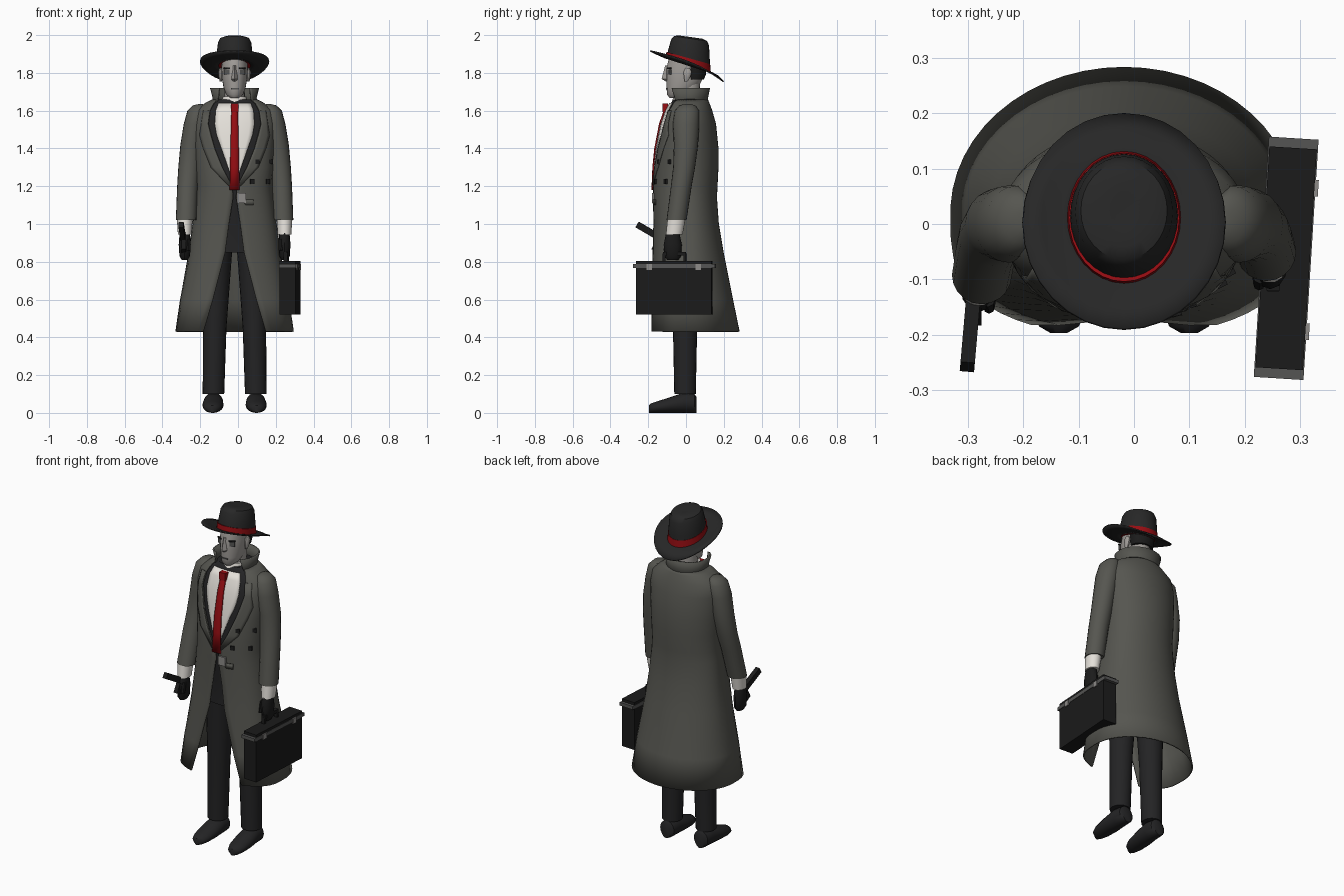
import bpy, bmesh
from math import sin, cos, pi, asin, sqrt, radians
from mathutils import Matrix, Vector

if "Cube" in bpy.data.objects:
    bpy.data.objects.remove(bpy.data.objects["Cube"])

X0 = -0.018      # middle of the figure
YC = 0.02        # depth of the widest part of the coat
made = []


def material(name, *rgb):
    m = bpy.data.materials.new(name)
    m.use_nodes = True
    m.diffuse_color = (*rgb, 1)
    m.node_tree.nodes["Principled BSDF"].inputs["Base Color"].default_value = (*rgb, 1)
    return m


COAT = material("coat grey", 0.092, 0.092, 0.08)
CLOTH = material("charcoal cloth", 0.017, 0.017, 0.018)
FELT = material("black felt", 0.02, 0.02, 0.02)
RED = material("deep red", 0.3, 0.004, 0.006)
WHITE = material("shirt white", 0.78, 0.75, 0.7)
SKIN = material("pale skin", 0.36, 0.34, 0.32)
LEATHER = material("black leather", 0.011, 0.011, 0.011)
STEEL = material("steel grey", 0.09, 0.09, 0.088)
BUCKLE = material("buckle grey", 0.27, 0.26, 0.25)


def finish(name, bm, mat, thick=0):
    bmesh.ops.recalc_face_normals(bm, faces=bm.faces)
    mesh = bpy.data.meshes.new(name)
    bm.to_mesh(mesh)
    bm.free()
    mesh.materials.append(mat)
    ob = bpy.data.objects.new(name, mesh)
    bpy.context.collection.objects.link(ob)
    if thick:
        mod = ob.modifiers.new("thickness", "SOLIDIFY")
        mod.thickness, mod.offset = thick, 0
    made.append(ob)
    return ob


def skin(name, rings, mat, loop=True, caps=True, thick=0):
    """Join equal rings of points into a surface."""
    bm = bmesh.new()
    rows = [[bm.verts.new(p) for p in r] for r in rings]
    n = len(rows[0])
    for a, b in zip(rows, rows[1:]):
        for i in range(n if loop else n - 1):
            j = (i + 1) % n
            bm.faces.new((a[i], a[j], b[j], b[i]))
    if loop and caps:
        bm.faces.new(rows[0])
        bm.faces.new(rows[-1])
    return finish(name, bm, mat, thick)


def ring(x, y, z, rx, ry, n=20):
    return [(x + rx * cos(2 * pi * i / n), y + ry * sin(2 * pi * i / n), z) for i in range(n)]


def box(name, centre, size, mat, rot=(0, 0, 0)):
    bm = bmesh.new()
    turn = Matrix.Rotation(rot[2], 4, "Z") @ Matrix.Rotation(rot[0], 4, "X")
    bmesh.ops.create_cube(bm, size=1, matrix=Matrix.Translation(centre) @ turn @ Matrix.Diagonal((*size, 1)))
    return finish(name, bm, mat)


def arc(z, rx, yf, yb, gap, n=44):
    """Coat cross-section, flattened in front and open by a gap."""
    t0, pts = asin(gap / rx), []
    for i in range(n + 1):
        t = t0 + (2 * pi - 2 * t0) * i / n
        k = cos(t)
        y = YC - (YC - yf) * k ** 0.6 if k > 0 else YC - (yb - YC) * k
        pts.append((X0 + rx * sin(t), y, z))
    return pts


# Coat: height, half width, front, back, half gap
coat = [(0.43, 0.31, -0.20, 0.28, 0.165), (0.6, 0.285, -0.19, 0.245, 0.115),
        (0.85, 0.24, -0.175, 0.195, 0.05), (1.0, 0.22, -0.17, 0.17, 0.03),
        (1.14, 0.205, -0.17, 0.16, 0.008), (1.2, 0.2, -0.17, 0.163, 0.012),
        (1.3, 0.205, -0.165, 0.168, 0.065), (1.4, 0.21, -0.155, 0.168, 0.105),
        (1.53, 0.215, -0.13, 0.155, 0.14), (1.6, 0.205, -0.105, 0.135, 0.13),
        (1.64, 0.15, -0.085, 0.12, 0.11), (1.66, 0.11, -0.07, 0.11, 0.09)]
skin("coat", [arc(*r) for r in coat], COAT, loop=False, thick=0.008)
collar = [(1.62, 0.115, -0.08, 0.115, 0.1), (1.67, 0.112, -0.08, 0.112, 0.085),
          (1.72, 0.125, -0.088, 0.122, 0.08)]
skin("coat_collar", [arc(*r) for r in collar], COAT, loop=False, thick=0.01)

# Suit body under the coat
suit = []
for z, rx, yf, yb, gap in coat[2:]:
    s = 0.95 if z > 1.1 else 0.82
    suit.append(arc(z, rx * s, YC + (yf - YC) * s, YC + (yb - YC) * s, 0)[:-1])
skin("suit_body", suit, CLOTH)


def body_y(x, z):
    """Depth of the coat front at a point."""
    for a, b in zip(coat, coat[1:]):
        if a[0] <= z <= b[0]:
            f = (z - a[0]) / (b[0] - a[0])
            rx, yf = (a[k] + (b[k] - a[k]) * f for k in (1, 2))
            return YC - (YC - yf) * max(0, 1 - (x / rx) ** 2) ** 0.3
    return 0


def panel(name, rows, off, mat, cols=8, thick=0.006):
    """Thin cloth following the chest; rows are height, left x, right x."""
    grid = []
    for z, x0, x1 in rows:
        xs = [x0 + (x1 - x0) * i / cols for i in range(cols + 1)]
        grid.append([(X0 + x, body_y(x, z) + off, z) for x in xs])
    skin(name, grid, mat, loop=False, thick=thick)


shirt = [(1.22, 0.006), (1.3, 0.035), (1.4, 0.07), (1.47, 0.095), (1.53, 0.105), (1.6, 0.1), (1.64, 0.085)]
panel("shirt_front", [(z, -w, w) for z, w in shirt], -0.001, WHITE)
tie = [(1.18, 0.026), (1.3, 0.024), (1.4, 0.022), (1.53, 0.019), (1.6, 0.017), (1.63, 0.017)]
panel("tie", [(z, -w, w) for z, w in tie], -0.009, RED, cols=2, thick=0.008)
box("tie_knot", (X0, -0.11, 1.615), (0.04, 0.03, 0.045), RED)
skin("shirt_collar", [ring(X0, 0, 1.6, 0.08, 0.09), ring(X0, 0, 1.675, 0.062, 0.066)], WHITE)
lapel = [(1.2, 0.012, 0.03), (1.3, 0.065, 0.125), (1.4, 0.105, 0.165), (1.47, 0.125, 0.185),
         (1.53, 0.14, 0.175), (1.6, 0.13, 0.165)]
for side, label in ((1, "left"), (-1, "right")):
    panel(label + "_lapel", [(z, side * a, side * b) for z, a, b in lapel], -0.007, COAT, cols=4)

# Coat fastenings
for x, z in ((0.12, 1.33), (0.19, 1.33), (0.093, 1.225), (0.175, 1.225)):
    box("coat_button", (X0 + x, body_y(x, z) - 0.005, z), (0.022, 0.012, 0.024), LEATHER, (0, 0, x * 2.5))
box("belt_buckle", (0.018, -0.175, 1.138), (0.048, 0.012, 0.052), BUCKLE)
panel("belt_end", [(1.1, 0.06, 0.1), (1.13, 0.035, 0.1)], -0.007, COAT)

# Legs, shoes and arms on both sides
for s, label in ((1, "left"), (-1, "right")):
    legs = [(0.1, 0.112, 0.057, 0.057), (0.45, 0.105, 0.062, 0.064), (0.8, 0.095, 0.078, 0.08), (0.96, 0.09, 0.085, 0.09)]
    skin(label + "_trouser", [ring(X0 + s * x, -0.005, z, rx, ry) for z, x, rx, ry in legs], CLOTH)

    # Shoe rings: depth, half width, half height
    shoe = [(0.056, 0.03, 0.042), (0.045, 0.046, 0.05), (-0.01, 0.052, 0.054), (-0.08, 0.056, 0.042),
            (-0.15, 0.05, 0.031), (-0.185, 0.036, 0.025), (-0.197, 0.015, 0.02)]
    rings = []
    for y, w, h in shoe:
        out = s * (0.112 + 0.03 * max(0, -y))
        rings.append([(X0 + out + px, y, max(0, h + pz)) for px, pz, _ in ring(0, 0, 0, w, h)])
    skin(label + "_shoe", rings, CLOTH)

    wy = -0.05 if s > 0 else -0.092
    arm = [(1.02, 0.257, wy, 0.054, 0.053), (1.2, 0.249, wy * 0.5, 0.055, 0.055),
           (1.3, 0.24, wy * 0.2, 0.058, 0.058), (1.42, 0.227, 0, 0.06, 0.064), (1.53, 0.208, 0, 0.061, 0.07),
           (1.6, 0.194, 0.005, 0.056, 0.064), (1.628, 0.186, 0.008, 0.035, 0.042), (1.635, 0.18, 0.01, 0.01, 0.015)]
    skin(label + "_sleeve", [ring(X0 + s * x, y, z, rx, ry) for z, x, y, rx, ry in arm], COAT)
    hx, hy = X0 + s * 0.264, wy - 0.012
    skin(label + "_cuff", [ring(hx, hy, 0.945, 0.036, 0.044), ring(hx, wy, 1.03, 0.042, 0.048)], WHITE)
    hand = [(0.81, 0.016, 0.03), (0.83, 0.028, 0.044), (0.89, 0.032, 0.048), (0.93, 0.029, 0.04), (0.97, 0.025, 0.032)]
    skin(label + "_glove", [ring(hx, hy - 0.008, z, rx, ry, 12) for z, rx, ry in hand], LEATHER)
    skin(label + "_thumb", [ring(hx - s * 0.02, hy - 0.045, 0.86, 0.011, 0.013, 8),
                            ring(hx - s * 0.018, hy - 0.03, 0.92, 0.014, 0.016, 8)], LEATHER)

# Pistol in the right hand
tilt = radians(-30)
box("pistol_slide", (-0.296, -0.198, 0.962), (0.026, 0.14, 0.034), LEATHER, (tilt, 0, radians(-5)))
box("pistol_grip", (-0.288, -0.14, 0.9), (0.024, 0.042, 0.1), LEATHER, (tilt, 0, 0))

# Briefcase in the left hand, turned slightly
turn = radians(-3.6)
C = Vector((0.275, -0.062, 0))


def case_box(name, x, y, z, size, mat):
    box(name, C + Matrix.Rotation(turn, 3, "Z") @ Vector((x, y, z)), size, mat, (0, 0, turn))


case_box("briefcase_body", 0, 0, 0.645, (0.086, 0.4, 0.25), LEATHER)
case_box("briefcase_rim", 0, 0, 0.778, (0.09, 0.435, 0.02), STEEL)
case_box("briefcase_lid", 0, 0, 0.792, (0.086, 0.4, 0.024), LEATHER)
for y in (-0.13, 0.13):
    case_box("briefcase_latch", 0.045, y, 0.773, (0.01, 0.03, 0.032), BUCKLE)
for y in (-0.055, 0.055):
    case_box("handle_post", -0.02, y, 0.82, (0.02, 0.014, 0.045), LEATHER)
case_box("handle_bar", -0.02, 0, 0.843, (0.024, 0.12, 0.018), LEATHER)

# Head: height, depth, half width, half depth
head = [(1.668, -0.062, 0.022, 0.025), (1.685, -0.045, 0.045, 0.055), (1.72, -0.02, 0.058, 0.083),
        (1.77, -0.008, 0.067, 0.096), (1.82, -0.005, 0.07, 0.1), (1.88, 0.005, 0.068, 0.095)]
skin("head", [ring(X0, y, z, rx, ry, 24) for z, y, rx, ry in head], SKIN)
skin("neck", [ring(X0, 0.012, 1.6, 0.056, 0.06), ring(X0, 0.012, 1.77, 0.052, 0.062)], SKIN)
skin("hair", [ring(X0, 0.045, 1.765, 0.066, 0.05), ring(X0, 0.045, 1.79, 0.071, 0.06),
              ring(X0, 0.045, 1.86, 0.072, 0.06)], LEATHER)
skin("nose", [ring(X0, -0.095, 1.755, 0.012, 0.012, 4), ring(X0, -0.104, 1.768, 0.017, 0.025, 4),
              ring(X0, -0.098, 1.84, 0.008, 0.012, 4)], SKIN)
box("mouth", (X0, -0.101, 1.716), (0.04, 0.008, 0.007), STEEL)
for s, label in ((1, "left"), (-1, "right")):
    box(label + "_eye", (X0 + s * 0.04, -0.087, 1.805), (0.03, 0.009, 0.026), STEEL, (0, 0, s * 0.4))
    box(label + "_brow", (X0 + s * 0.04, -0.089, 1.824), (0.036, 0.009, 0.007), LEATHER, (0, 0, s * 0.4))
    skin(label + "_ear", [ring(X0 + s * 0.073, 0.005 + y, z, rx, ry, 10) for z, y, rx, ry in
                          ((1.755, -0.004, 0.006, 0.008), (1.775, 0, 0.011, 0.017),
                           (1.805, 0.004, 0.014, 0.023), (1.825, 0.004, 0.006, 0.012))], SKIN)


# Hat
def hat_ring(rx, ry, z, slope, cy=0.012, curl=0.0, droop=0.0):
    pts = []
    for x, y, _ in ring(X0, cy, 0, rx, ry, 32):
        side, back = abs(x - X0) / rx, max(0, y / ry)
        pts.append((x, y, z - slope * y + curl * side ** 2 - droop * back ** 2))
    return pts


skin("hat_brim", [hat_ring(0.085, 0.1, 1.845, 0.32), hat_ring(0.11, 0.125, 1.845, 0.32),
                  hat_ring(0.15, 0.162, 1.847, 0.34, 0.008, 0.006, 0.006),
                  hat_ring(0.183, 0.194, 1.85, 0.35, 0.004, 0.014, 0.026)],
     FELT, caps=False, thick=0.007)
skin("hat_band", [hat_ring(0.103, 0.12, 1.842, 0.32), hat_ring(0.1, 0.116, 1.882, 0.28)], RED)
skin("hat_crown", [hat_ring(0.1, 0.116, 1.845, 0.32), hat_ring(0.096, 0.11, 1.9, 0.25, 0.016),
                   hat_ring(0.088, 0.1, 1.965, 0.17, 0.022), hat_ring(0.078, 0.088, 1.985, 0.15, 0.024),
                   hat_ring(0.055, 0.065, 1.993, 0.14, 0.024), hat_ring(0.02, 0.03, 1.99, 0.13, 0.024)], FELT)

# Smooth shading that keeps hard edges
bpy.ops.object.select_all(action="DESELECT")
for ob in made:
    ob.select_set(True)
bpy.context.view_layer.objects.active = made[0]
bpy.ops.object.shade_smooth_by_angle(angle=radians(40))
